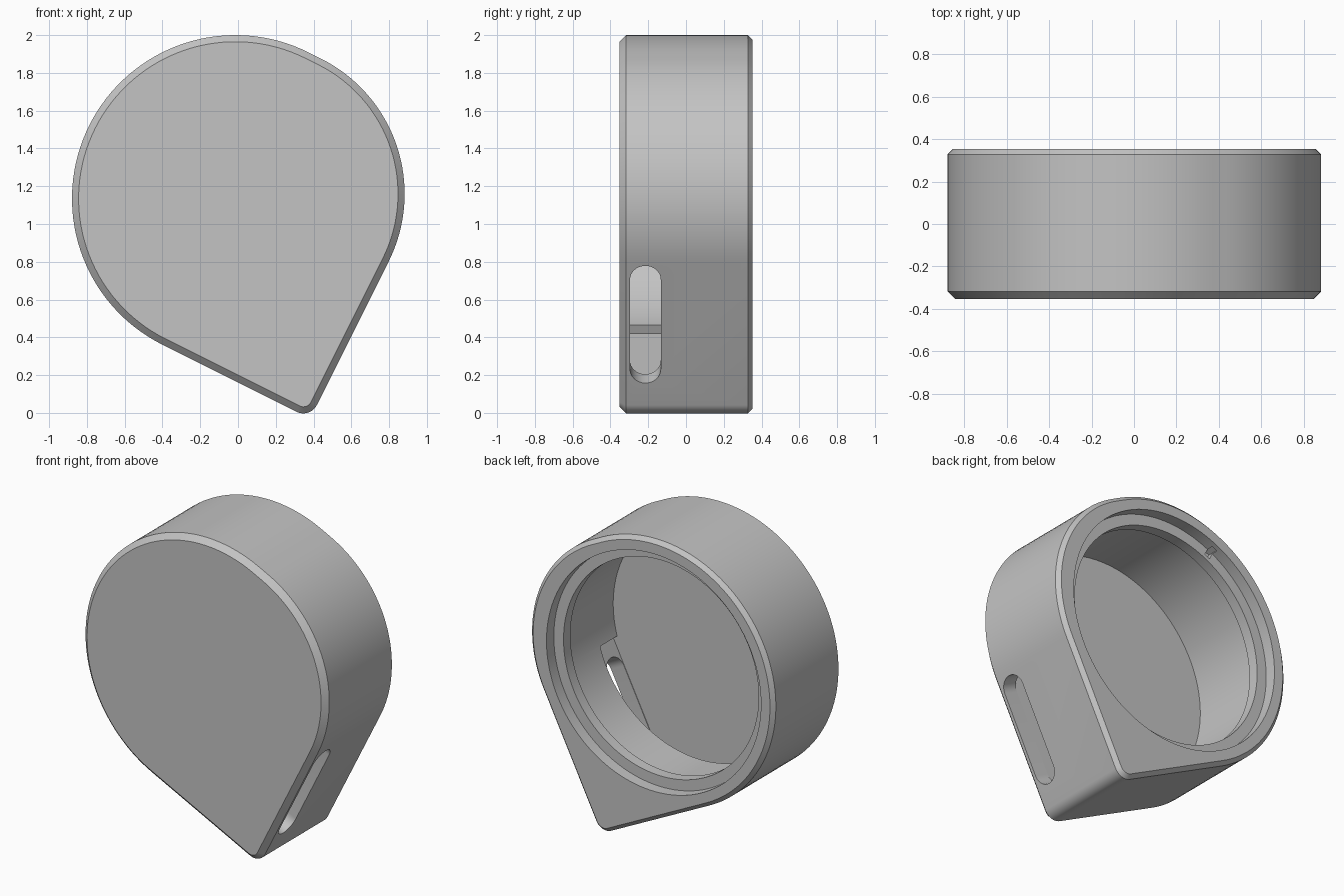
import bpy, bmesh, math
from mathutils import Matrix, Vector

if "Cube" in bpy.data.objects:
    bpy.data.objects.remove(bpy.data.objects["Cube"], do_unlink=True)

grey = bpy.data.materials.new("plain grey")
grey.use_nodes = True
grey.diffuse_color = (0.55, 0.55, 0.55, 1)
grey.node_tree.nodes["Principled BSDF"].inputs["Base Color"].default_value = (0.55, 0.55, 0.55, 1)

TILT = math.atan2(-1, 2)
R = 0.865
CENTRE = Vector((-0.014, 0, 1.135))
U = Vector((math.cos(TILT), 0, math.sin(TILT)))    # towards the slotted side
V = Vector((-math.sin(TILT), 0, math.cos(TILT)))   # along the slotted side
REACH = 0.875                                      # distance of the slotted side
FRAME = Matrix.Translation(CENTRE) @ Matrix.Rotation(-TILT, 4, 'Y')


def finish(name, bm):
    bmesh.ops.recalc_face_normals(bm, faces=bm.faces)
    mesh = bpy.data.meshes.new(name)
    bm.to_mesh(mesh)
    bm.free()
    mesh.materials.append(grey)
    ob = bpy.data.objects.new(name, mesh)
    bpy.context.collection.objects.link(ob)
    return ob


def arc(centre, radius, start, sweep, n):
    angles = [TILT + math.radians(start + sweep * i / n) for i in range(n + 1)]
    return [centre + radius * Vector((math.cos(a), 0, math.sin(a))) for a in angles]


def outline(inset):
    tip, shoulder = 0.08, 0.8
    return (arc(CENTRE + U * (REACH - shoulder) + V * (R - shoulder), shoulder - inset, 0, 90, 32)
            + arc(CENTRE, R - inset, 90, 180, 64)
            + arc(CENTRE + U * (REACH - tip) - V * (R - tip), tip - inset, 270, 90, 12))


def loft(name, loops):
    bm = bmesh.new()
    rings = [[bm.verts.new(p) for p in loop] for loop in loops]
    n = len(rings[0])
    for a, b in zip(rings, rings[1:]):
        for i in range(n):
            j = (i + 1) % n
            bm.faces.new((a[i], a[j], b[j], b[i]))
    bm.faces.new(rings[0])
    bm.faces.new(rings[-1])
    return finish(name, bm)


def box(name, u, y, v, matrix):
    bm = bmesh.new()
    bmesh.ops.create_cube(bm, size=1)
    for vert in bm.verts:
        c = vert.co
        vert.co = [lo + (k + 0.5) * (hi - lo) for k, (lo, hi) in zip(c, (u, y, v))]
    bm.transform(matrix)
    return finish(name, bm)


# Teardrop shell with chamfered front and back rims
body = loft("housing", [[p + Vector((0, y, 0)) for p in outline(d)]
                        for d, y in ((0.035, -0.353), (0, -0.318), (0, 0.328), (0.025, 0.353))])

# Round cavity, undercut behind a lip that is recessed in the mouth
FLOOR = -0.3
steps = ((0.75, FLOOR), (0.75, 0.206), (0.705, 0.206), (0.705, 0.277), (0.775, 0.277), (0.775, 0.45))
bore = loft("bore_cutter", [[p + Vector((0, y, 0)) for p in arc(CENTRE, r, 0, 360, 128)[:-1]]
                            for r, y in steps])

# Rectangular pocket behind the slotted side
pocket = box("pocket_cutter", (0, 0.77), (FLOOR, -0.125), (-0.80, 0.14), FRAME)

# Rounded slot through the side wall
half, width, mid = 0.347, 0.0815, -0.308
ends = [(side * (half - width), 90 * (1 - side) + 180 * i / 16)
        for side in (1, -1) for i in range(17)]
profile = [Vector((0, -0.215 + width * math.cos(math.radians(a)),
                   mid + s + width * math.sin(math.radians(a)))) for s, a in ends]
slot = loft("slot_cutter", [[FRAME @ (p + Vector((u, 0, 0))) for p in profile] for u in (0.6, 1.1)])

# Small locating notch in the ledge of the lip
notch = box("notch_cutter", (-0.02, 0.02), (0.24, 0.32), (0.73, 0.785),
            Matrix.Translation(CENTRE) @ Matrix.Rotation(math.radians(-26), 4, 'Y'))

cutters = (bore, pocket, slot, notch)
bpy.ops.object.select_all(action='DESELECT')
body.select_set(True)
bpy.context.view_layer.objects.active = body
for cutter in cutters:
    mod = body.modifiers.new(cutter.name, 'BOOLEAN')
    mod.operation = 'DIFFERENCE'
    mod.solver = 'EXACT'
    mod.object = cutter
    bpy.ops.object.modifier_apply(modifier=mod.name)
    bpy.data.objects.remove(cutter, do_unlink=True)
bpy.ops.object.shade_smooth_by_angle(angle=math.radians(25))
